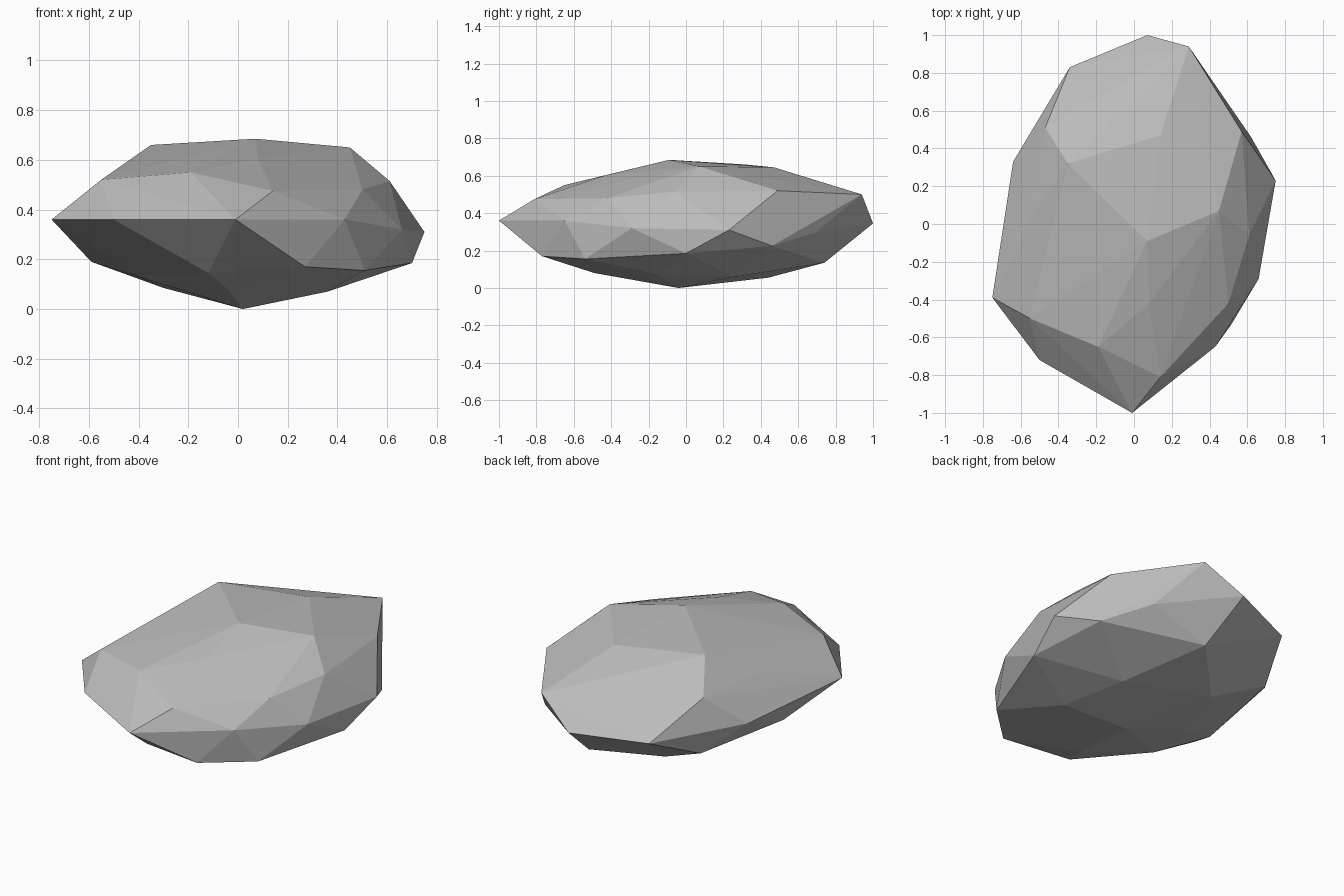
import bpy
import bmesh
from mathutils import Vector

# Remove the default cube only
default_cube = bpy.data.objects.get("Cube")
if default_cube:
    bpy.data.objects.remove(default_cube, do_unlink=True)


def make_material(name, colour):
    material = bpy.data.materials.new(name)
    material.use_nodes = True
    material.diffuse_color = colour
    shader = material.node_tree.nodes["Principled BSDF"]
    shader.inputs["Base Color"].default_value = colour
    shader.inputs["Roughness"].default_value = 0.9
    return material


# Flattened top of the boulder
crown = [
    (.07, -.09, .685), (.45, .07, .65), (.14, .47, .645),
    (-.35, .32, .66), (-.2, -.22, .62), (.08, -.42, .605),
]

# Sloping shoulder between the crown and the rim
shoulder = [
    (-.19, -.65, .55), (.14, -.81, .475), (.5, -.42, .48),
    (.61, -.06, .515), (.57, .49, .52), (.29, .94, .5),
    (-.47, .51, .51), (-.54, .05, .515), (-.55, -.5, .52),
]

# Widest outline, running around the boulder
rim = [
    (-.01, -1, .36), (.43, -.65, .36), (.66, -.29, .32),
    (.75, .23, .31), (.44, .69, .295), (.07, 1, .345),
    (-.34, .83, .325), (-.64, .33, .336), (-.75, -.39, .36),
    (-.5, -.72, .36),
]

# Faces tucking in beneath the rim
undercut = [
    (.27, -.77, .17), (.51, -.54, .155), (.7, 0, .185),
    (.62, .46, .225), (.12, .74, .135), (-.47, .535, .19),
    (-.59, -.07, .19), (-.4, -.31, .13), (-.12, -.68, .145),
]

# Shallow pointed underside
underside = [
    (-.04, -.49, .08), (.36, -.15, .07), (.295, .26, .06),
    (-.17, .44, .055), (-.3, .03, .085), (.02, -.04, 0),
]


def build_boulder(name, rings, material):
    """Wrap a faceted skin around the corner points of every ring."""
    bm = bmesh.new()
    for ring in rings:
        for corner in ring:
            bm.verts.new(Vector(corner))
    hull = bmesh.ops.convex_hull(bm, input=bm.verts)
    unused = [item for item in hull["geom_interior"]
              if isinstance(item, bmesh.types.BMVert)]
    bmesh.ops.delete(bm, geom=unused, context="VERTS")
    bmesh.ops.recalc_face_normals(bm, faces=bm.faces)
    for face in bm.faces:
        face.smooth = False
    mesh = bpy.data.meshes.new(name)
    bm.to_mesh(mesh)
    bm.free()
    mesh.materials.append(material)
    boulder = bpy.data.objects.new(name, mesh)
    bpy.context.collection.objects.link(boulder)
    return boulder


stone_grey = make_material("stone_grey", (.5, .5, .5, 1))
build_boulder("boulder", [crown, shoulder, rim, undercut, underside], stone_grey)
